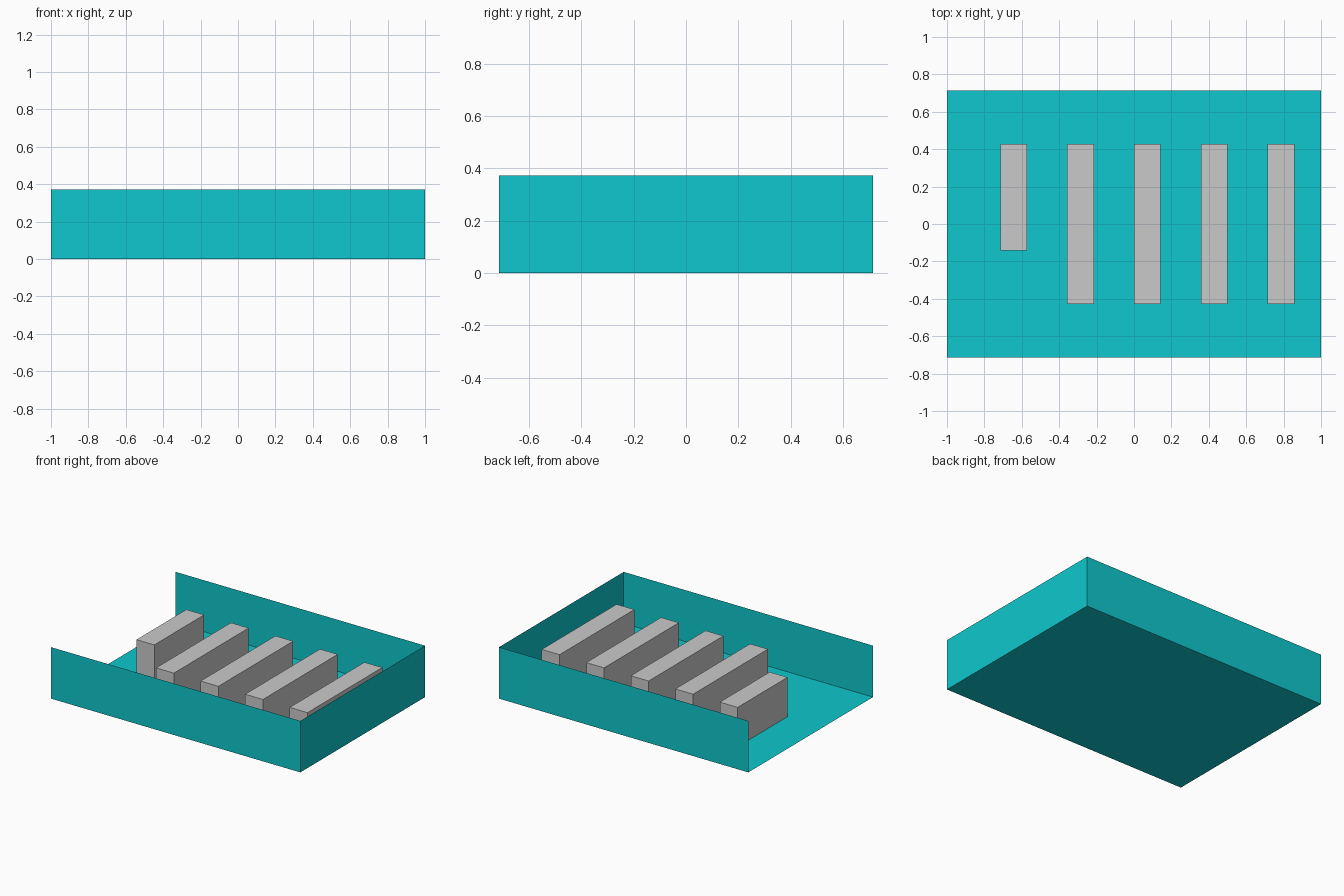
import bpy
import bmesh

if "Cube" in bpy.data.objects:
    bpy.data.objects.remove(bpy.data.objects["Cube"])

U = 1 / 14          # layout module
H = 0.373           # wall height


def material(name, rgb):
    m = bpy.data.materials.new(name)
    m.diffuse_color = (*rgb, 1)
    m.use_nodes = True
    m.node_tree.nodes["Principled BSDF"].inputs["Base Color"].default_value = m.diffuse_color
    return m


TEAL = material("teal", (0.0044, 0.575, 0.61))
GREY = material("light grey", (0.59, 0.59, 0.59))


def add_object(name, bm, mat):
    mesh = bpy.data.meshes.new(name)
    bm.to_mesh(mesh)
    bm.free()
    mesh.materials.append(mat)
    obj = bpy.data.objects.new(name, mesh)
    bpy.context.collection.objects.link(obj)


def box(bm, x0, x1, y0, y1, z0, z1):
    verts = bmesh.ops.create_cube(bm, size=1)["verts"]
    for v in verts:
        v.co.x = x1 if v.co.x > 0 else x0
        v.co.y = y1 if v.co.y > 0 else y0
        v.co.z = z1 if v.co.z > 0 else z0


# Thin sheet tray: floor, front, back and right walls; open top and left side
bm = bmesh.new()
box(bm, -1, 1, -10 * U, 10 * U, 0, H)
bm.normal_update()
open_sides = [f for f in bm.faces if f.normal.z > 0.5 or f.normal.x < -0.5]
bmesh.ops.delete(bm, geom=open_sides, context='FACES')
add_object("tray", bm, TEAL)

# Row of five blocks standing in the tray, the leftmost one shorter
for i in range(5):
    bm = bmesh.new()
    x = (-10 + 5 * i) * U
    y_front = (-2 if i == 0 else -6) * U
    box(bm, x, x + 2 * U, y_front, 6 * U, 0.0005, 4 * U)
    add_object(f"block_{i + 1}", bm, GREY)
